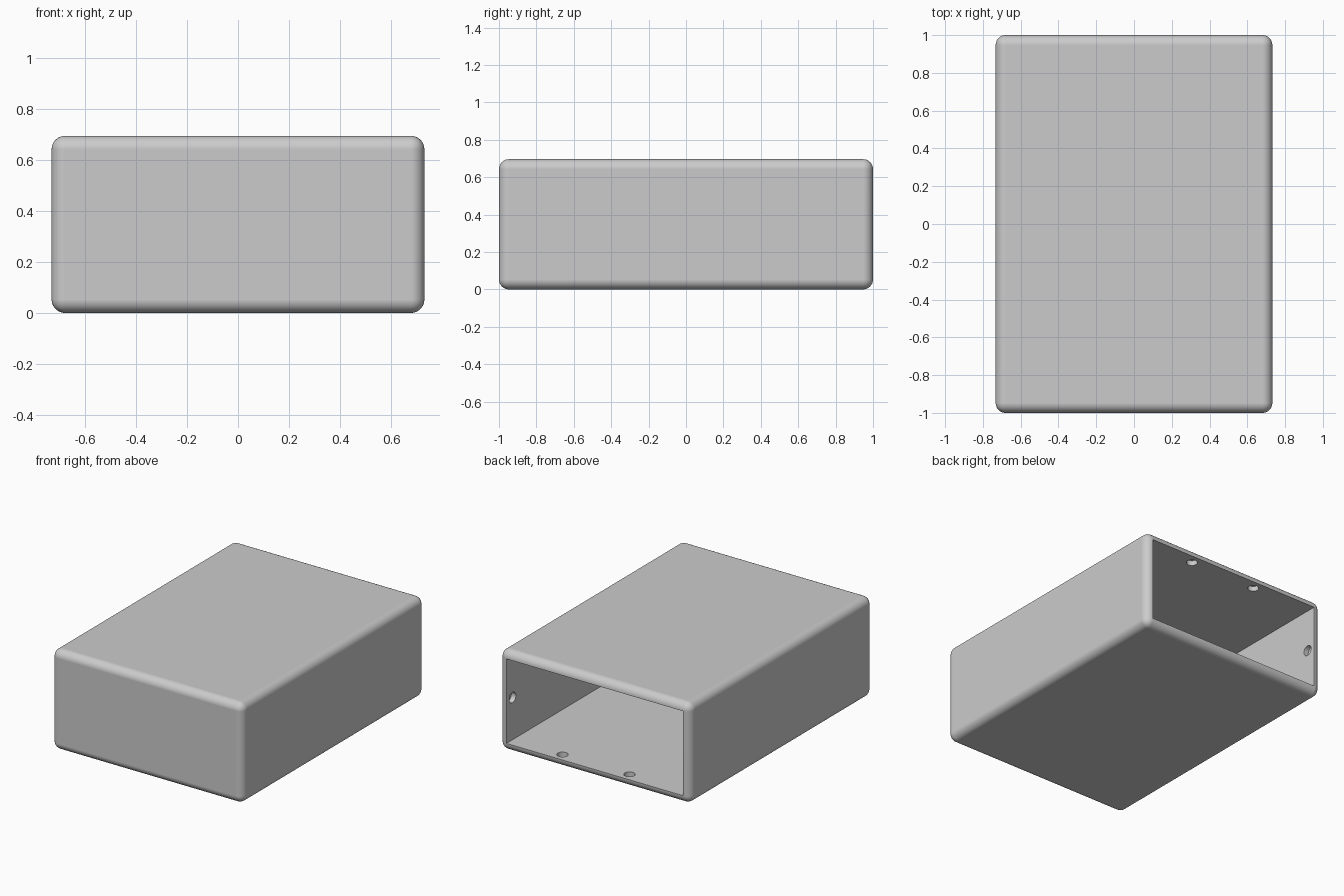
import bpy
import math

if "Cube" in bpy.data.objects:
    bpy.data.objects.remove(bpy.data.objects["Cube"], do_unlink=True)

W, D, H = 1.465, 2.0, 0.696      # outer size
WALL, ROUND = 0.055, 0.053       # wall thickness and edge rounding
HOLE_R, HOLE_DEPTH, HOLE_Y = 0.036, 0.035, 0.933

grey = bpy.data.materials.new("light grey")
grey.use_nodes = True
grey.diffuse_color = (0.6, 0.6, 0.6, 1)
grey.node_tree.nodes["Principled BSDF"].inputs["Base Color"].default_value = (0.6, 0.6, 0.6, 1)


def box(name, size, centre):
    bpy.ops.mesh.primitive_cube_add(size=1, location=centre)
    ob = bpy.context.object
    ob.name = name
    ob.scale = size
    bpy.ops.object.transform_apply(location=True, rotation=True, scale=True)
    ob.data.materials.append(grey)
    return ob


def pin(name, centre, rotation):
    bpy.ops.mesh.primitive_cylinder_add(vertices=32, radius=HOLE_R, depth=2 * HOLE_DEPTH,
                                        location=centre, rotation=rotation)
    ob = bpy.context.object
    ob.name = name
    ob.data.materials.append(grey)
    return ob


def apply(ob, mod):
    bpy.context.view_layer.objects.active = ob
    bpy.ops.object.modifier_apply(modifier=mod.name)


def carve(ob, cutter):
    mod = ob.modifiers.new("carve", "BOOLEAN")
    mod.operation = "DIFFERENCE"
    mod.solver = "EXACT"
    mod.object = cutter
    apply(ob, mod)
    bpy.data.objects.remove(cutter, do_unlink=True)


# Rounded outer case
case = box("case_shell", (W, D, H), (0, 0, H / 2))
bevel = case.modifiers.new("rounding", "BEVEL")
bevel.width = ROUND
bevel.segments = 8
apply(case, bevel)

# Square cavity, open at the back
carve(case, box("cavity_cutter", (W - 2 * WALL, D, H - 2 * WALL), (0, WALL, H / 2)))

# Blind holes in the floor and ceiling, then in the two side walls
for z in (WALL, H - WALL):
    for x in (-0.22, 0.295):
        carve(case, pin("hole_cutter", (x, HOLE_Y, z), (0, 0, 0)))
for side in (-1, 1):
    carve(case, pin("hole_cutter", (side * (W / 2 - WALL), HOLE_Y, H / 2), (0, math.pi / 2, 0)))

# Smooth roundings with flat walls
bpy.ops.object.select_all(action="DESELECT")
case.select_set(True)
bpy.context.view_layer.objects.active = case
bpy.ops.object.shade_smooth_by_angle(angle=math.radians(30))
normals = case.modifiers.new("flat_walls", "WEIGHTED_NORMAL")
normals.keep_sharp = True
